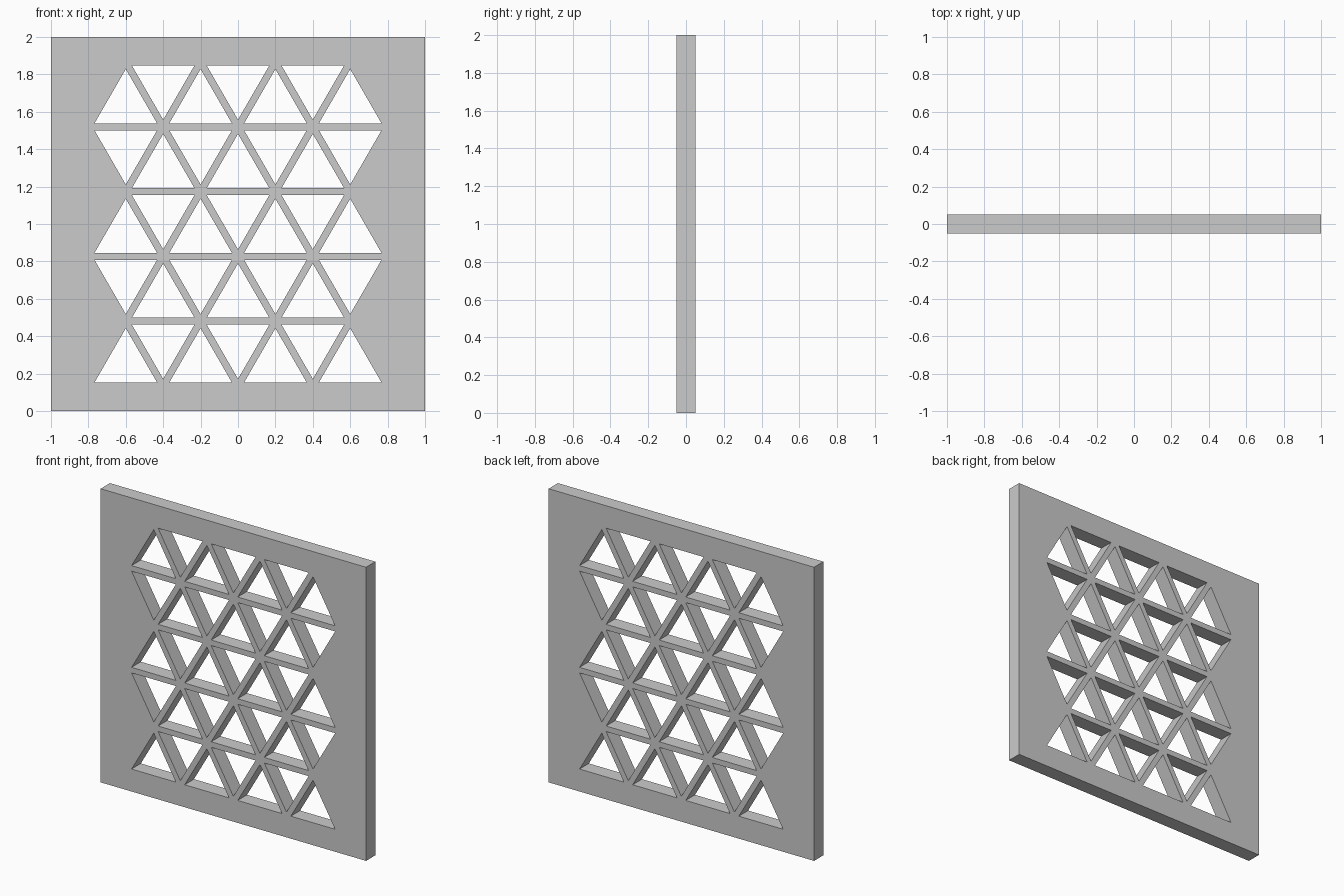
import bpy, bmesh
from math import sqrt
from mathutils import Matrix

if "Cube" in bpy.data.objects:
    bpy.data.objects.remove(bpy.data.objects["Cube"])

PITCH = 0.4                      # lattice triangle side
ROW = PITCH * sqrt(3) / 2        # row height
INSET = 0.019                    # half of a bar's width
ROWS, COLS = 5, 7

curve = bpy.data.curves.new("panel_outline", 'CURVE')
curve.dimensions = '2D'
curve.fill_mode = 'BOTH'
curve.extrude = 0.05


def loop(points):
    s = curve.splines.new('POLY')
    s.points.add(len(points) - 1)
    for p, (x, z) in zip(s.points, points):
        p.co = (x, z, 0, 1)
    s.use_cyclic_u = True


# Square panel outline
loop([(-1, 0), (1, 0), (1, 2), (-1, 2)])

# Triangular openings, alternating up and down
half = PITCH / 2 - INSET * sqrt(3)
for r in range(ROWS):
    z0 = 1 + (r - ROWS / 2) * ROW
    for c in range(COLS):
        x = (c - COLS // 2) * PITCH / 2
        up = (r + c) % 2 == 0
        base, tip = z0 + INSET, z0 + ROW - 2 * INSET
        if not up:
            base, tip = z0 + ROW - INSET, z0 + 2 * INSET
        loop([(x - half, base), (x + half, base), (x, tip)])

# Convert the filled outline to one upright mesh
helper = bpy.data.objects.new("outline_helper", curve)
bpy.context.collection.objects.link(helper)
deps = bpy.context.evaluated_depsgraph_get()
mesh = bpy.data.meshes.new_from_object(helper.evaluated_get(deps))
bpy.data.objects.remove(helper)

bm = bmesh.new()
bm.from_mesh(mesh)
bmesh.ops.remove_doubles(bm, verts=bm.verts, dist=1e-4)
bm.transform(Matrix.Rotation(1.5707963267948966, 4, 'X'))
bmesh.ops.recalc_face_normals(bm, faces=bm.faces)
for f in bm.faces:
    f.smooth = False
bm.to_mesh(mesh)
bm.free()

mesh.name = "lattice_panel"
panel = bpy.data.objects.new("lattice_panel", mesh)
bpy.context.collection.objects.link(panel)
